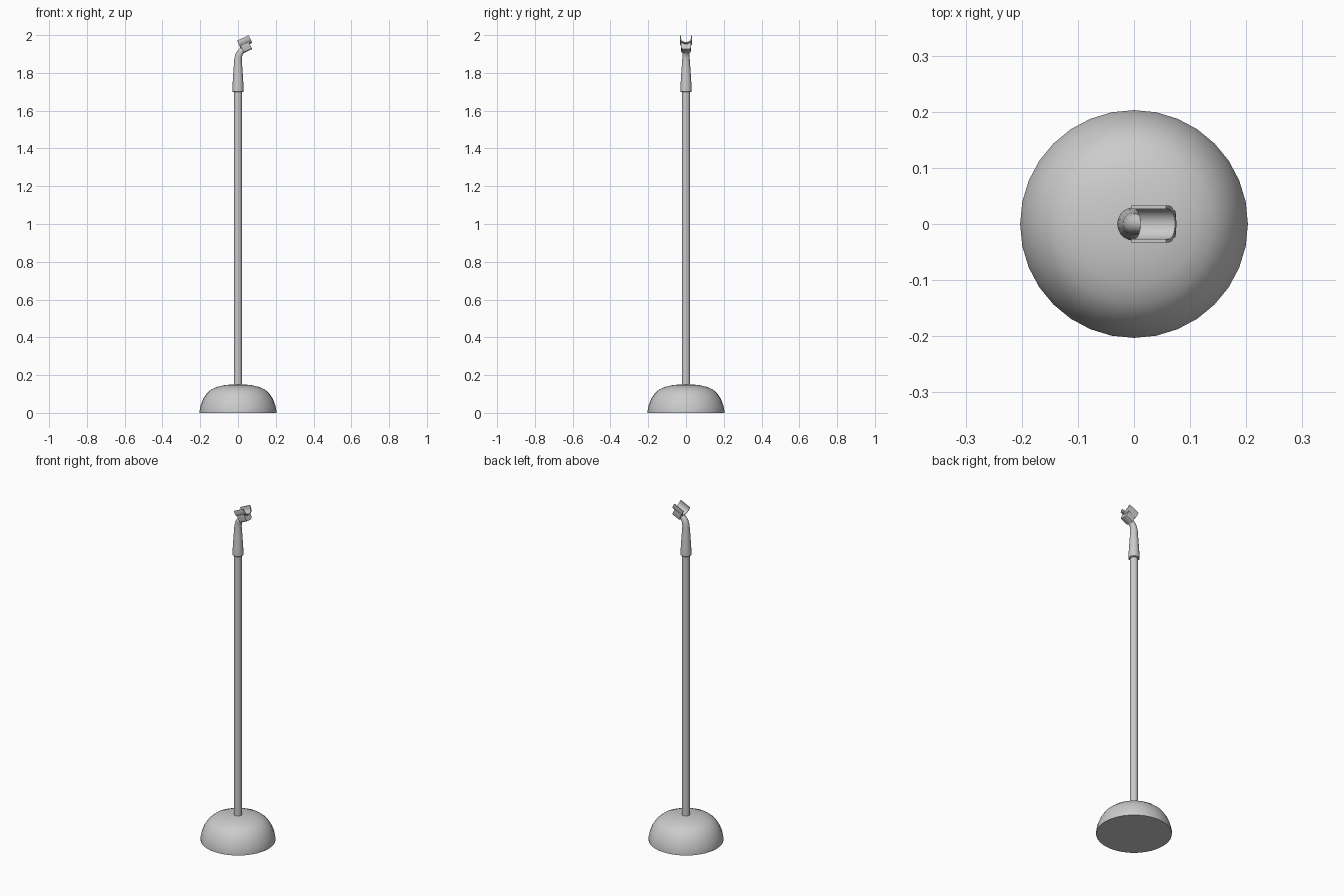
import bpy, bmesh
from math import sin, cos, pi, radians
from mathutils import Vector, Matrix

if "Cube" in bpy.data.objects:
    bpy.data.objects.remove(bpy.data.objects["Cube"])


def make_object(name, bm, angle=35):
    bmesh.ops.recalc_face_normals(bm, faces=bm.faces)
    mesh = bpy.data.meshes.new(name)
    bm.to_mesh(mesh)
    bm.free()
    ob = bpy.data.objects.new(name, mesh)
    bpy.context.collection.objects.link(ob)
    bpy.ops.object.select_all(action='DESELECT')
    bpy.context.view_layer.objects.active = ob
    ob.select_set(True)
    bpy.ops.object.shade_smooth_by_angle(angle=radians(angle))
    return ob


def loft(name, rings, sides):
    """Skin circles given as (x, z, radius, tilt towards +x in degrees)."""
    bm = bmesh.new()
    loops = []
    for x, z, r, tilt in rings:
        rot = Matrix.Rotation(radians(tilt), 3, 'Y')
        loops.append([bm.verts.new(Vector((x, 0, z)) + rot @ Vector(
            (r * cos(2 * pi * i / sides), r * sin(2 * pi * i / sides), 0)))
            for i in range(sides)])
    for a, b in zip(loops, loops[1:]):
        for i in range(sides):
            j = (i + 1) % sides
            bm.faces.new((a[i], a[j], b[j], b[i]))
    bm.faces.new(loops[0])
    bm.faces.new(loops[-1])
    return make_object(name, bm)


# The clip frame: tilted about y, origin at its upper left edge
TILT = Matrix.Translation((-0.005, 0, 1.9705)) @ Matrix.Rotation(radians(-25), 4, 'Y')


def extrude_clip(name, section, u0, u1):
    """Extrude a closed (y, v) section along the tilted clip axis."""
    bm = bmesh.new()
    a, b = [[bm.verts.new(TILT @ Vector((u, y, v))) for y, v in section]
            for u in (u0, u1)]
    n = len(section)
    for i in range(n):
        j = (i + 1) % n
        bm.faces.new((a[i], a[j], b[j], b[i]))
    bm.faces.new(a)
    bm.faces.new(b)
    return make_object(name, bm)


def arc(r, v, steps=12):
    return [(r * cos(pi + pi * i / steps), v + r * sin(pi + pi * i / steps))
            for i in range(steps + 1)]


# Domed base
loft("base", [(0, z, r, 0) for r, z in (
    (0.203, 0), (0.203, 0.012), (0.197, 0.042), (0.184, 0.075), (0.166, 0.103),
    (0.142, 0.124), (0.11, 0.138), (0.07, 0.147), (0.03, 0.151))], 32)

# Pole
loft("pole", [(0, 0.14, 0.0215, 0), (0, 1.71, 0.0215, 0)], 20)

# Tapered grip with a neck bending towards the clip
loft("grip", [
    (0, 1.698, 0.026, 0), (0, 1.702, 0.03, 0), (0, 1.712, 0.03, 0),
    (0, 1.76, 0.0275, 0), (0, 1.82, 0.0235, 0), (0, 1.87, 0.02, 0),
    (0.003, 1.89, 0.019, 18), (0.010, 1.906, 0.0175, 38),
    (0.022, 1.92, 0.0165, 55), (0.036, 1.93, 0.0155, 65)], 20)

# Open cradle holding arms
cradle = [(-0.033, 0)] + arc(0.033, -0.012) + [(0.033, 0), (0.027, 0)] \
    + arc(0.027, -0.012)[::-1] + [(-0.027, 0)]
extrude_clip("clip_cradle", cradle, 0, 0.068)

# Hinge block below the cradle
block = [(-0.026, -0.031), (-0.026, -0.062), (-0.023, -0.07), (-0.016, -0.074),
         (0.016, -0.074), (0.023, -0.07), (0.026, -0.062), (0.026, -0.031),
         (0.012, -0.0415), (-0.012, -0.0415)]
extrude_clip("clip_hinge", block, 0.005, 0.054)
